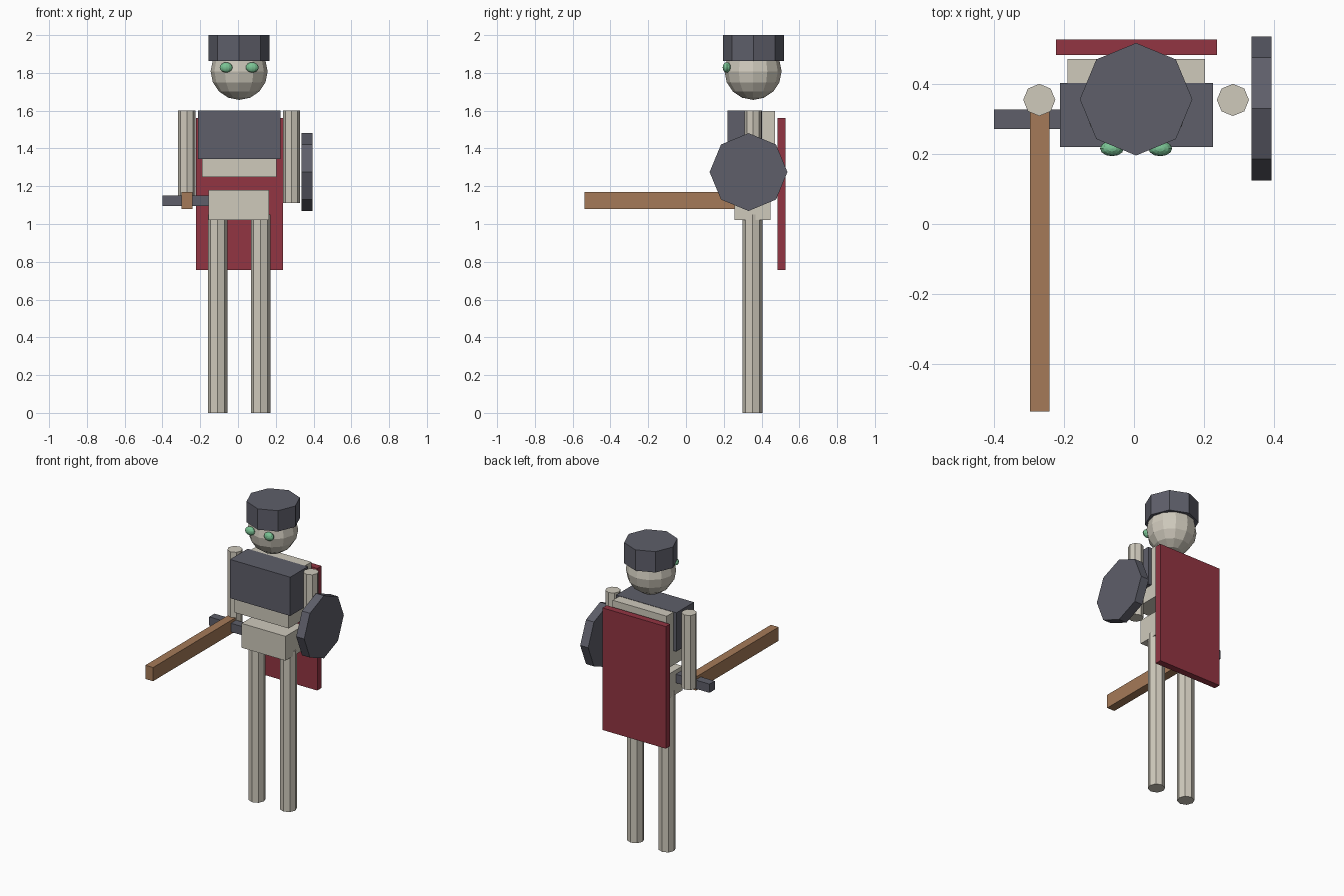
import bpy
from math import pi

cube = bpy.data.objects.get("Cube")
if cube:
    bpy.data.objects.remove(cube, do_unlink=True)


def material(name, r, g, b):
    m = bpy.data.materials.new(name)
    m.use_nodes = True
    m.diffuse_color = (r, g, b, 1)
    m.node_tree.nodes["Principled BSDF"].inputs["Base Color"].default_value = (r, g, b, 1)
    return m


bone = material("bone", 0.62, 0.585, 0.50)
steel = material("steel", 0.112, 0.114, 0.144)
red = material("dark red", 0.29, 0.035, 0.055)
wood = material("wood", 0.376, 0.195, 0.098)
green = material("pale green", 0.195, 0.546, 0.296)


def finish(name, mat):
    ob = bpy.context.object
    ob.name = name
    ob.data.materials.append(mat)
    return ob


def box(name, mat, x, y, z):
    """Box from (min, max) ranges."""
    ranges = (x, y, z)
    bpy.ops.mesh.primitive_cube_add(size=1, location=[(a + b) / 2 for a, b in ranges])
    ob = finish(name, mat)
    ob.scale = [b - a for a, b in ranges]
    return ob


def octagon(name, mat, radius, depth, location, rotation=(0, 0, 0)):
    bpy.ops.mesh.primitive_cylinder_add(vertices=8, radius=radius, depth=depth,
                                        location=location, rotation=rotation)
    return finish(name, mat)


def ball(name, mat, location, scale):
    bpy.ops.mesh.primitive_uv_sphere_add(segments=12, ring_count=8, radius=1, location=location)
    ob = finish(name, mat)
    ob.scale = scale
    return ob


# The body is mirrored about this axis
CX, CY = 0.006, 0.355

# Head, helmet
ball("head", bone, (CX, CY, 1.808), (0.151, 0.151, 0.151))
octagon("helmet", steel, 0.161, 0.137, (CX, CY + 0.002, 1.9315))

# Torso, chest armour, pelvis
box("torso", bone, (-0.19, 0.203), (0.237, 0.472), (1.25, 1.598))
box("chest_armour", steel, (-0.212, 0.226), (0.22, 0.403), (1.345, 1.6))
box("pelvis", bone, (-0.155, 0.165), (0.258, 0.448), (1.02, 1.18))

# Paired parts
for side, s in (("left", 1), ("right", -1)):
    ball(side + "_eye", green, (CX + s * 0.069, 0.216, 1.829), (0.034, 0.022, 0.027))
    octagon(side + "_arm", bone, 0.046, 0.49, (CX + s * 0.277, CY, 1.355))
    octagon(side + "_leg", bone, 0.052, 1.05, (CX + s * 0.114, CY - 0.003, 0.525))

# Cape on the back
box("cape", red, (-0.223, 0.238), (0.484, 0.528), (0.757, 1.56))

# Sword in the right hand
box("sword_blade", wood, (-0.298, -0.242), (-0.537, 0.32), (1.08, 1.17))
box("sword_guard", steel, (-0.4, -0.14), (0.272, 0.327), (1.095, 1.152))

# Shield beside the left arm
octagon("shield", steel, 0.206, 0.058, (0.365, 0.331, 1.275), (0, pi / 2, 0))
